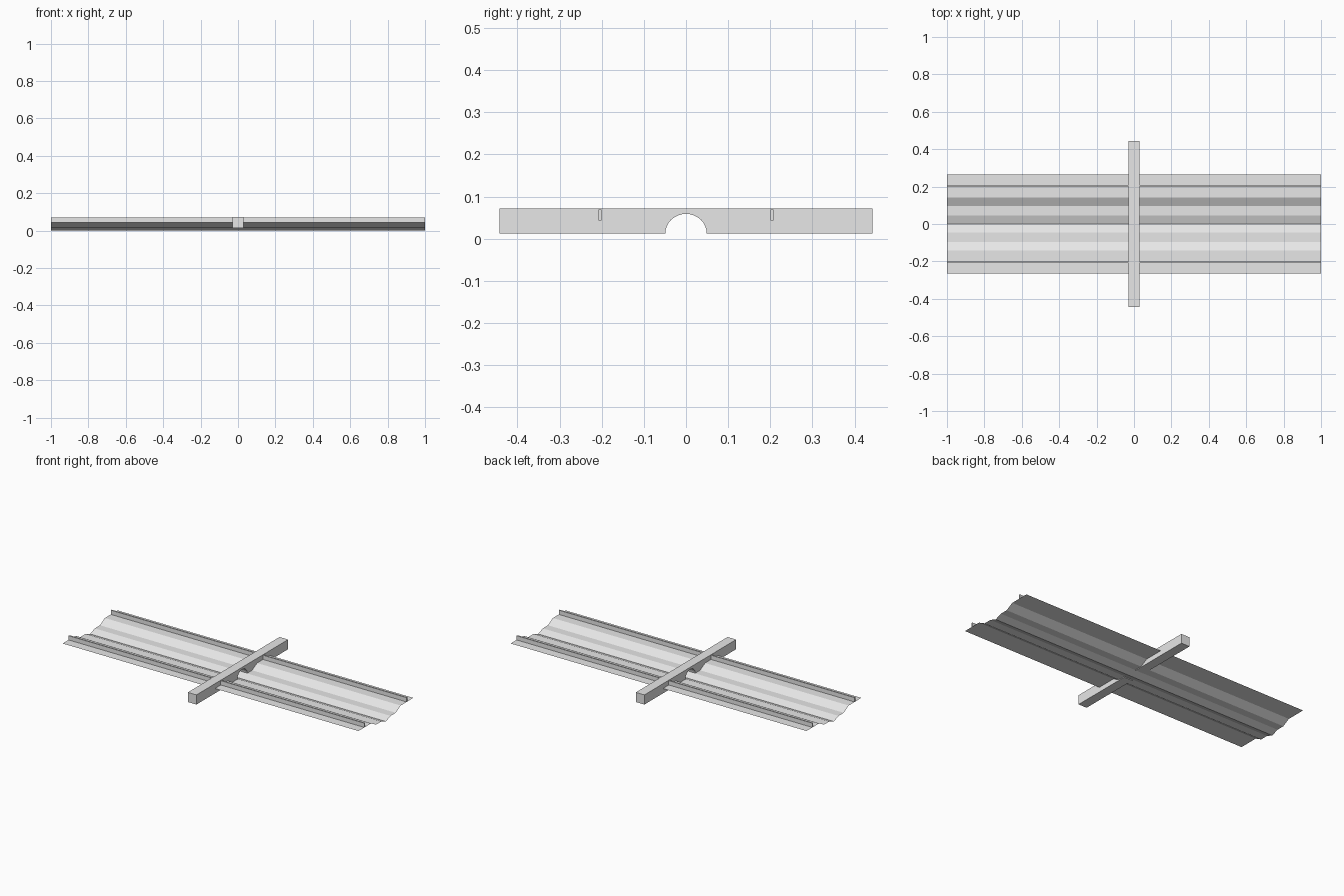
import bpy
import bmesh
from math import cos, sin, pi

cube = bpy.data.objects.get("Cube")
if cube:
    bpy.data.objects.remove(cube, do_unlink=True)

# One plain light grey for everything
grey = bpy.data.materials.new("light_grey")
grey.use_nodes = True
colour = (0.8, 0.8, 0.8, 1)
grey.diffuse_color = colour
grey.node_tree.nodes["Principled BSDF"].inputs["Base Color"].default_value = colour


def extrude_profile(name, points, half_length, closed=True):
    """Sweep a (y, z) profile along x; open profiles become a thin sheet."""
    bm = bmesh.new()
    near = [bm.verts.new((half_length, y, z)) for y, z in points]
    far = [bm.verts.new((-half_length, y, z)) for y, z in points]
    count = len(points)
    for i in range(count if closed else count - 1):
        j = (i + 1) % count
        bm.faces.new((near[i], far[i], far[j], near[j]))
    if closed:
        bm.faces.new(near)
        bm.faces.new(far[::-1])
        bmesh.ops.recalc_face_normals(bm, faces=bm.faces)
    else:
        # Keep the open sheet facing upwards
        bm.normal_update()
        bmesh.ops.reverse_faces(bm, faces=[f for f in bm.faces if f.normal.z < 0])
    mesh = bpy.data.meshes.new(name)
    bm.to_mesh(mesh)
    bm.free()
    mesh.materials.append(grey)
    obj = bpy.data.objects.new(name, mesh)
    bpy.context.collection.objects.link(obj)
    return obj


# Stepped channel sheet, mirrored about its centre fold
half = [(0.265, 0.043), (0.143, 0.043), (0.095, 0.017), (0.045, 0.017)]
sheet = [(-y, z) for y, z in half] + [(0, 0)] + half[::-1]
extrude_profile("channel_sheet", sheet, 1.0, closed=False)

# Upright rails along both sides
for side, y in (("right", -0.204), ("left", 0.204)):
    rail = [(y - 0.004, 0.043), (y + 0.004, 0.043),
            (y + 0.004, 0.069), (y - 0.004, 0.069)]
    extrude_profile(side + "_rail", rail, 1.0)

# Cross beam with an arched notch underneath
base, top, reach = 0.013, 0.072, 0.443
steps = 16
arch = [(-0.049 * cos(pi * i / steps), base + 0.046 * sin(pi * i / steps))
        for i in range(steps + 1)]
beam = [(-reach, base)] + arch + [(reach, base), (reach, top), (-reach, top)]
extrude_profile("cross_beam", beam, 0.029)
